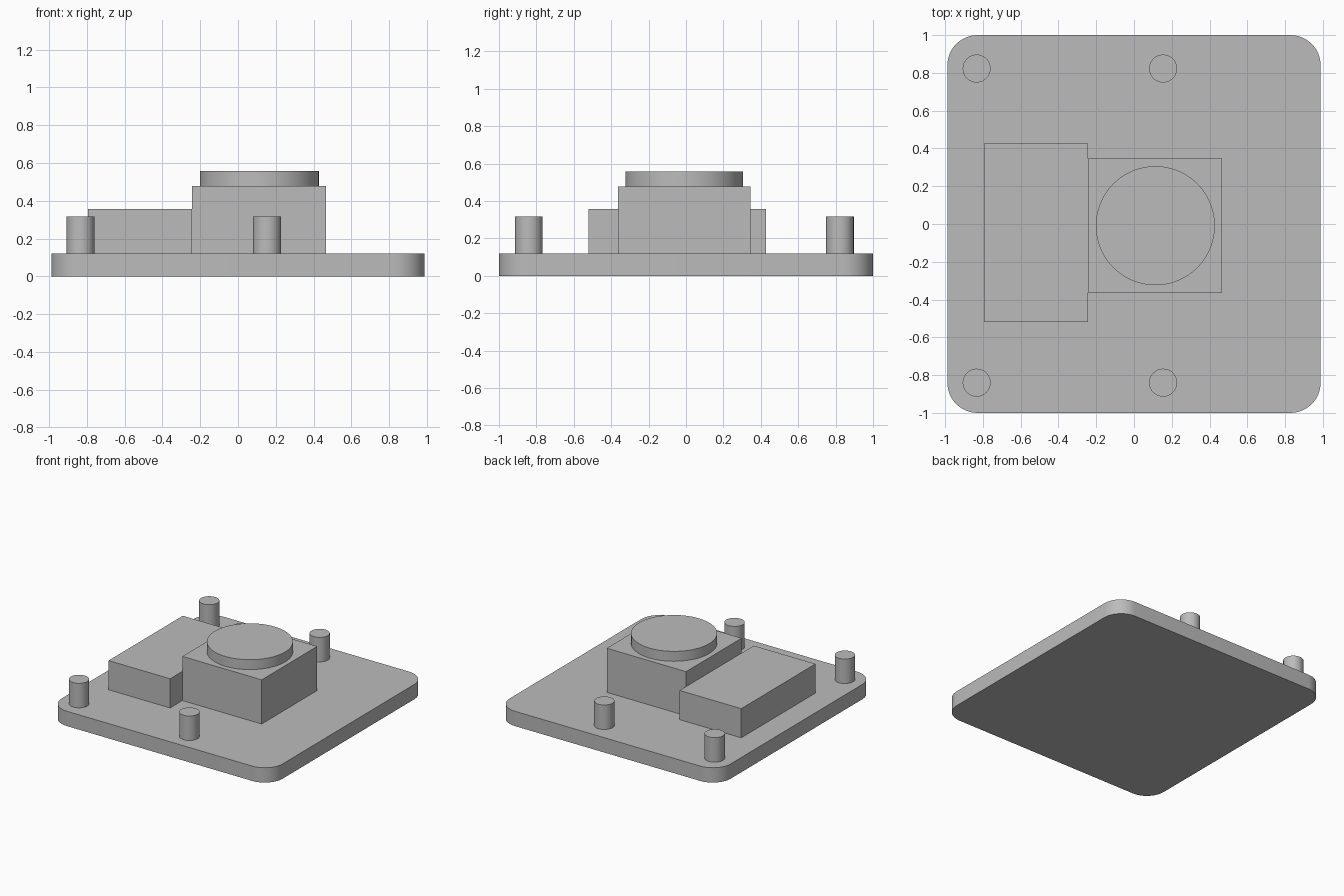
import bpy, bmesh, math
from mathutils import Matrix, Vector

if "Cube" in bpy.data.objects:
    bpy.data.objects.remove(bpy.data.objects["Cube"])

grey = bpy.data.materials.new("plain grey")
grey.diffuse_color = (0.5, 0.5, 0.5, 1)
grey.use_nodes = True
grey.node_tree.nodes["Principled BSDF"].inputs["Base Color"].default_value = grey.diffuse_color


def finish(name, bm):
    mesh = bpy.data.meshes.new(name)
    bm.normal_update()
    bm.to_mesh(mesh)
    bm.free()
    mesh.materials.append(grey)
    obj = bpy.data.objects.new(name, mesh)
    bpy.context.collection.objects.link(obj)
    return obj


def smooth(obj):
    bpy.ops.object.select_all(action='DESELECT')
    obj.select_set(True)
    bpy.context.view_layer.objects.active = obj
    bpy.ops.object.shade_smooth_by_angle(angle=math.radians(30))


def box(name, x0, x1, y0, y1, z0, z1, radius=0):
    bm = bmesh.new()
    centre = Vector((x0 + x1, y0 + y1, z0 + z1)) / 2
    bmesh.ops.create_cube(bm, size=1, matrix=Matrix.Translation(centre)
                          @ Matrix.Diagonal((x1 - x0, y1 - y0, z1 - z0, 1)))
    if radius:
        # Round only the upright edges
        upright = [e for e in bm.edges
                   if abs(e.verts[0].co.z - e.verts[1].co.z) > 0.01]
        bmesh.ops.bevel(bm, geom=upright, offset=radius, segments=12,
                        profile=0.5, affect='EDGES')
    obj = finish(name, bm)
    if radius:
        smooth(obj)
    return obj


def cylinder(name, x, y, z0, z1, radius, sides):
    bm = bmesh.new()
    bmesh.ops.create_cone(bm, cap_ends=True, segments=sides,
                          radius1=radius, radius2=radius, depth=z1 - z0,
                          matrix=Matrix.Translation((x, y, (z0 + z1) / 2)))
    obj = finish(name, bm)
    smooth(obj)
    return obj


# Base plate with rounded corners
PLATE = 0.12
box("base_plate", -0.988, 0.988, -1, 1, 0, PLATE, radius=0.16)

# Low side block and taller block carrying the round cap
box("side_block", -0.793, -0.243, -0.52, 0.427, PLATE, 0.356)
box("main_block", -0.243, 0.466, -0.363, 0.346, PLATE, 0.477)
cylinder("round_cap", 0.113, -0.009, 0.477, 0.557, 0.315, 96)

# Four mounting pegs
for side, x in (("left", -0.833), ("right", 0.154)):
    for end, y in (("front", -0.84), ("back", 0.823)):
        cylinder(f"peg_{end}_{side}", x, y, PLATE, 0.318, 0.074, 48)
